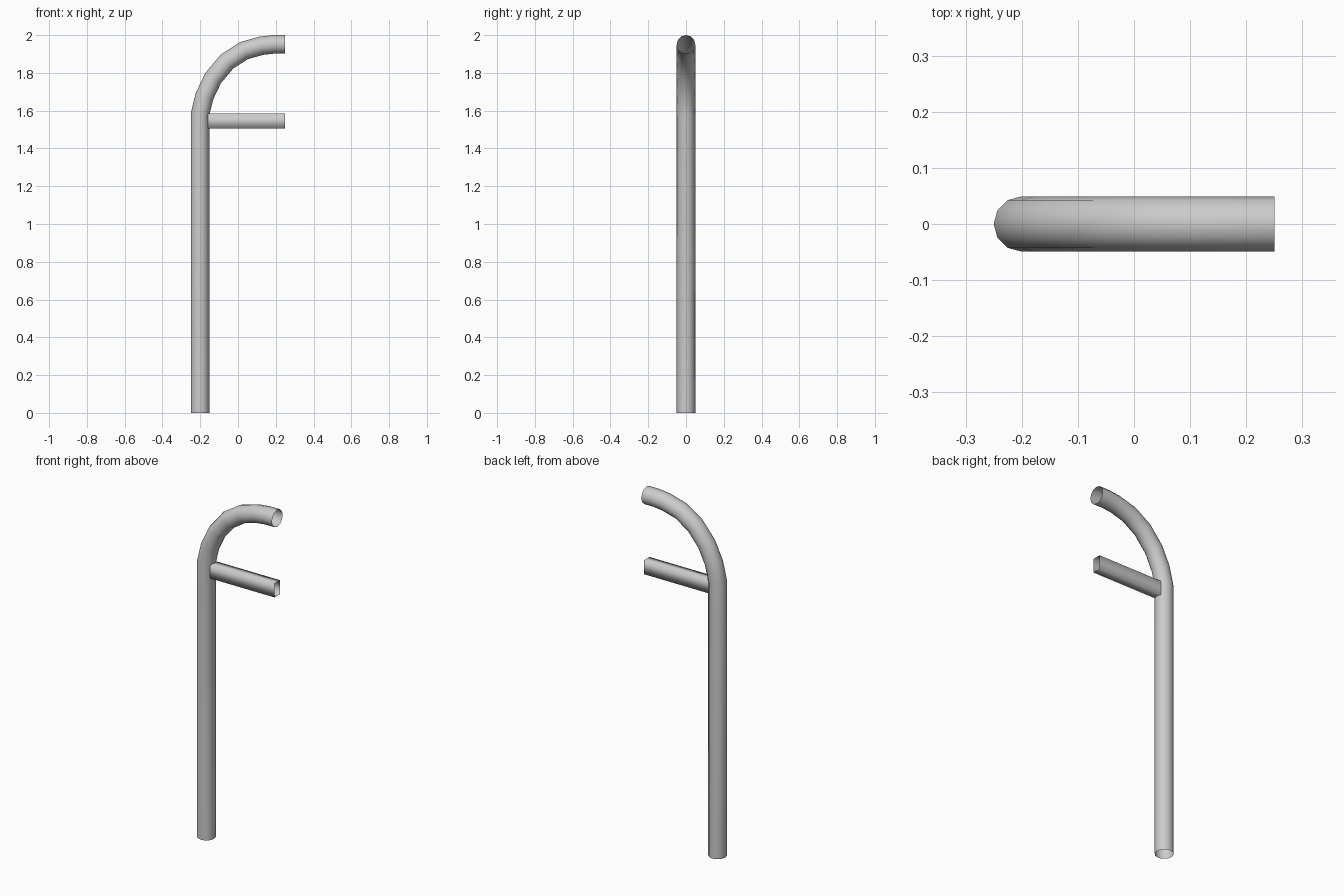
import bpy, bmesh
from math import cos, sin, pi
from mathutils import Vector

cube = bpy.data.objects.get("Cube")
if cube:
    bpy.data.objects.remove(cube, do_unlink=True)

# Single light grey metal
metal = bpy.data.materials.new("light_grey_metal")
metal.use_nodes = True
grey = (0.6, 0.6, 0.6, 1)
metal.diffuse_color = grey
metal.node_tree.nodes["Principled BSDF"].inputs["Base Color"].default_value = grey


def sweep(name, path, section):
    """Open-ended tube along an x-z path; section is (across, y) offsets."""
    pts = [Vector((x, 0, z)) for x, z in path]
    bm = bmesh.new()
    rings = []
    for i, p in enumerate(pts):
        before = (p - pts[i - 1]).normalized() if i else None
        after = (pts[i + 1] - p).normalized() if i < len(pts) - 1 else None
        t = ((before or after) + (after or before)).normalized()
        across = Vector((-t.z, 0, t.x)) / t.dot(before or after)
        rings.append([bm.verts.new(p + across * a + Vector((0, y, 0)))
                      for a, y in section])
    n = len(section)
    for r, s in zip(rings, rings[1:]):
        for k in range(n):
            bm.faces.new((r[k], r[(k + 1) % n], s[(k + 1) % n], s[k])).smooth = True
    # Sections run so that side faces point outward
    c = bm.faces[:][0] if not hasattr(bm.faces, "ensure_lookup_table") else None
    bm.faces.ensure_lookup_table()
    c = bm.faces[0]
    c.normal_update()
    centre = (pts[0] + pts[1]) / 2
    if c.normal.dot(c.calc_center_median() - centre) < 0:
        bmesh.ops.reverse_faces(bm, faces=bm.faces[:])
    mesh = bpy.data.meshes.new(name)
    bm.to_mesh(mesh)
    bm.free()
    mesh.materials.append(metal)
    obj = bpy.data.objects.new(name, mesh)
    bpy.context.collection.objects.link(obj)
    return obj


# Upright pole curving over into the top outlet
R = 0.049
circle = [(R * cos(k * pi / 6), R * sin(k * pi / 6)) for k in range(12)]
sweep("curved_pole",
      [(-0.201, 0), (-0.201, 1.58), (-0.178, 1.675), (-0.132, 1.772),
       (-0.058, 1.86), (0.032, 1.918), (0.125, 1.944), (0.19, 1.951),
       (0.25, 1.951)], circle)

# Horizontal rectangular arm
H, W = 0.04, 0.025
sweep("side_arm", [(-0.16, 1.545), (0.25, 1.545)],
      [(-H, -W), (H, -W), (H, W), (-H, W)])
